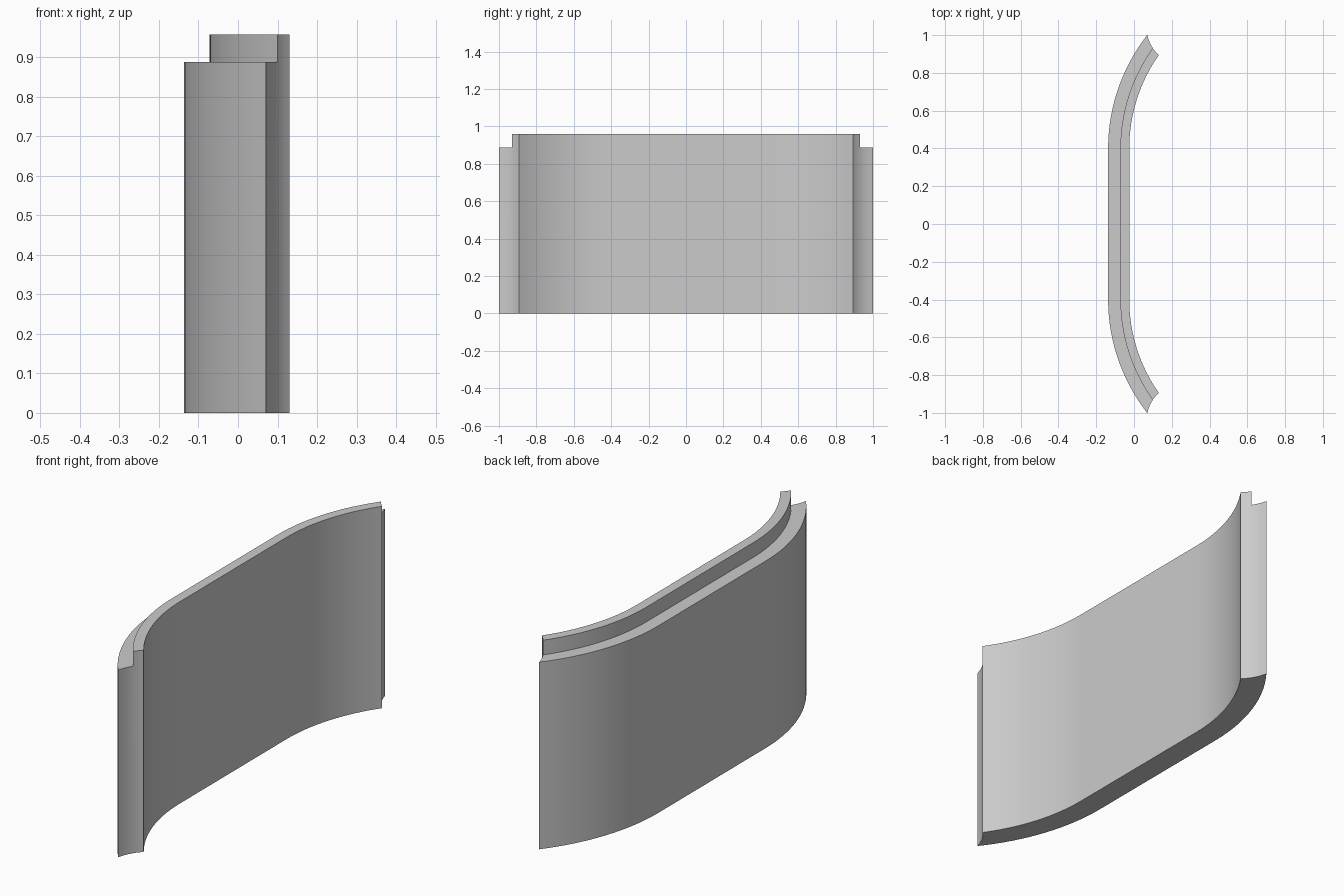
import bpy
import bmesh
from math import sin, cos, radians

cube = bpy.data.objects.get("Cube")
if cube:
    bpy.data.objects.remove(cube, do_unlink=True)

CENTRE_X, STRAIGHT_Y = 0.836, 0.4      # centre of each end bend
OUTER, MID, INNER = 0.973, 0.908, 0.861
LEDGE_Z, RIM_Z = 0.888, 0.958
STEPS, SPLIT = 16, 3                   # bend segments, strips per wall layer


def lerp(a, b, t):
    return a + (b - a) * t


def end_angle(r):
    """Bend angle at the wall's end; varies with radius for a hollow end face."""
    t = (OUTER - r) / (OUTER - INNER)
    return radians(38.1 - 5.2 * t + 2.1 * t * t)


# Stepped cross-section as a closed loop of (radius, height)
outer_r = [lerp(OUTER, MID, i / SPLIT) for i in range(SPLIT + 1)]
inner_r = [lerp(MID, INNER, i / SPLIT) for i in range(SPLIT + 1)]
section = [(r, 0) for r in outer_r + inner_r[1:]]
section += [(r, RIM_Z) for r in reversed(inner_r)]
section += [(r, LEDGE_Z) for r in reversed(outer_r)]
count = len(section)

# Sweep the section around one bend, along the straight and around the other
stations = [(-1, k / STEPS) for k in range(STEPS, -1, -1)]
stations += [(1, k / STEPS) for k in range(STEPS + 1)]
bm = bmesh.new()
rings = []
for side, t in stations:
    ring = []
    for r, z in section:
        a = end_angle(r) * t
        ring.append(bm.verts.new((CENTRE_X - r * cos(a), side * (STRAIGHT_Y + r * sin(a)), z)))
    rings.append(ring)
for a, b in zip(rings, rings[1:]):
    for i in range(count):
        j = (i + 1) % count
        bm.faces.new((a[i], a[j], b[j], b[i]))

# Hollow end faces, one upright strip at a time
for ring in (rings[0], rings[-1]):
    for i in range(2 * SPLIT):
        if i < SPLIT:
            top = [ring[count - 2 - i], ring[count - 1 - i]]
        else:
            top = [ring[count - 3 - i], ring[count - 2 - i]]
            if i == SPLIT:             # include the inner corner of the ledge
                top.append(ring[count - 1 - i])
        bm.faces.new([ring[i], ring[i + 1]] + top)
bmesh.ops.recalc_face_normals(bm, faces=bm.faces)

mesh = bpy.data.meshes.new("curved_panel")
bm.to_mesh(mesh)
bm.free()
panel = bpy.data.objects.new("curved_panel", mesh)
bpy.context.collection.objects.link(panel)

# Plain grey finish
grey = bpy.data.materials.new("light_grey")
grey.use_nodes = True
colour = (0.6, 0.6, 0.6, 1)
grey.diffuse_color = colour
grey.node_tree.nodes["Principled BSDF"].inputs["Base Color"].default_value = colour
mesh.materials.append(grey)

bpy.context.view_layer.objects.active = panel
panel.select_set(True)
bpy.ops.object.shade_smooth_by_angle(angle=radians(30))
